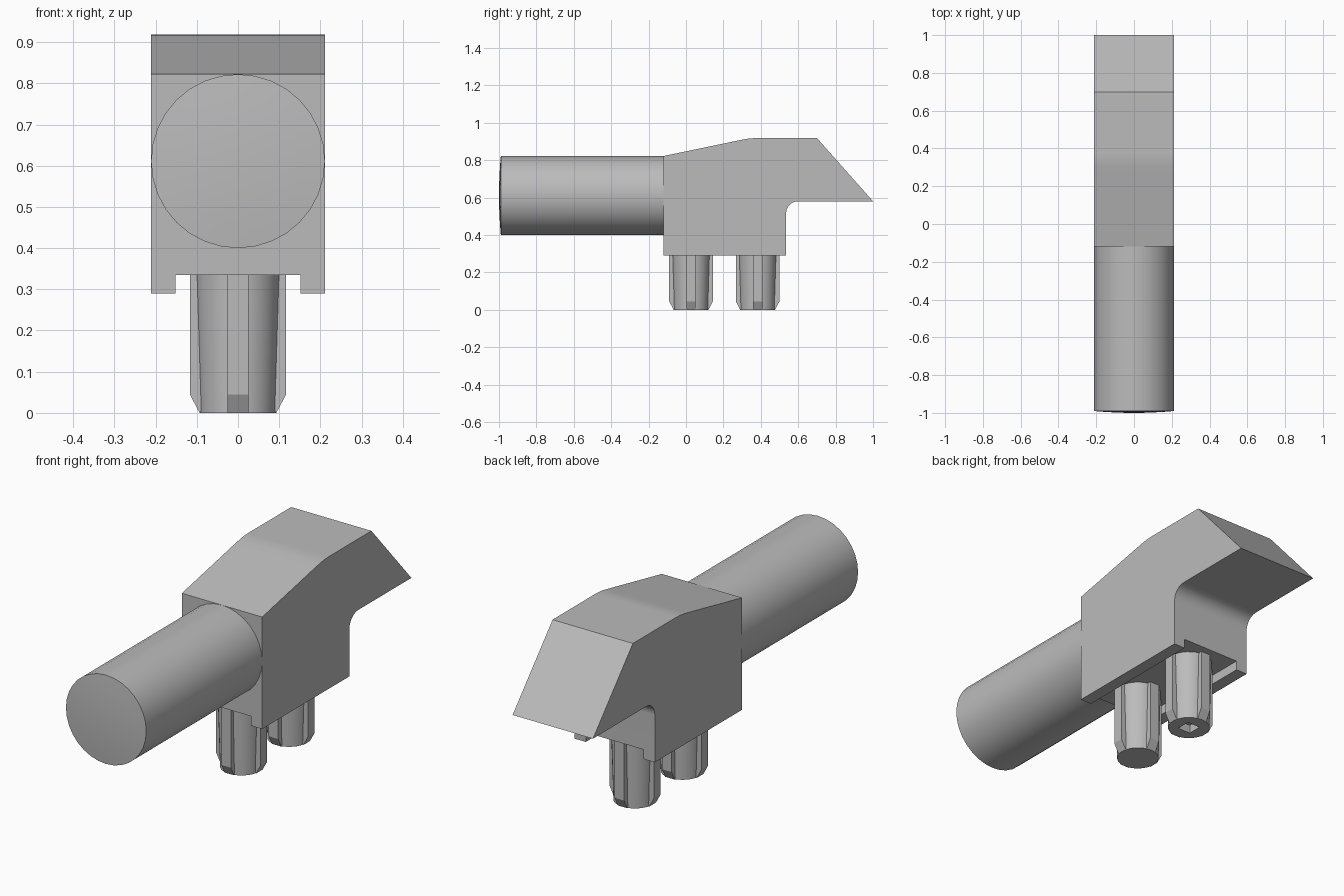
import bpy, bmesh, math
from mathutils import Matrix, Vector

if "Cube" in bpy.data.objects:
    bpy.data.objects.remove(bpy.data.objects["Cube"], do_unlink=True)

grey = bpy.data.materials.new("plain grey")
grey.use_nodes = True
grey.diffuse_color = (0.5, 0.5, 0.5, 1)
grey.node_tree.nodes["Principled BSDF"].inputs["Base Color"].default_value = (0.5, 0.5, 0.5, 1)


def make(name, bm):
    bmesh.ops.recalc_face_normals(bm, faces=bm.faces)
    me = bpy.data.meshes.new(name)
    bm.to_mesh(me)
    bm.free()
    me.materials.append(grey)
    ob = bpy.data.objects.new(name, me)
    bpy.context.collection.objects.link(ob)
    return ob


def activate(ob):
    bpy.ops.object.select_all(action='DESELECT')
    ob.select_set(True)
    bpy.context.view_layer.objects.active = ob


def smooth(ob):
    activate(ob)
    bpy.ops.object.shade_smooth_by_angle(angle=math.radians(25))


def extrude_profile(bm, points, half):
    """Extrude a (y, z) profile along x from -half to half."""
    face = bm.faces.new([bm.verts.new((-half, y, z)) for y, z in points])
    new = bmesh.ops.extrude_face_region(bm, geom=[face])["geom"]
    verts = [g for g in new if isinstance(g, bmesh.types.BMVert)]
    bmesh.ops.translate(bm, verts=verts, vec=(2 * half, 0, 0))
    return list(face.verts) + verts


def revolve(bm, points, sides):
    """Revolve a (radius, z) profile around z, closing both ends."""
    rings = []
    for r, z in points:
        rings.append([bm.verts.new((r * math.cos(2 * math.pi * i / sides),
                                    r * math.sin(2 * math.pi * i / sides), z))
                      for i in range(sides)])
    for a, b in zip(rings, rings[1:]):
        for i in range(sides):
            j = (i + 1) % sides
            bm.faces.new((a[i], a[j], b[j], b[i]))
    bm.faces.new(rings[0])
    bm.faces.new(rings[-1])


def cut_box(ob, center, size):
    """Subtract a box from an object."""
    bm = bmesh.new()
    bmesh.ops.create_cube(bm, size=1, matrix=Matrix.Translation(center) @ Matrix.Diagonal((*size, 1)))
    cutter = make("cutter", bm)
    cutter.hide_render = True
    activate(ob)
    mod = ob.modifiers.new("cut", 'BOOLEAN')
    mod.object = cutter
    mod.operation = 'DIFFERENCE'
    mod.solver = 'EXACT'
    bpy.ops.object.modifier_apply(modifier=mod.name)
    bpy.data.objects.remove(cutter, do_unlink=True)


# Main body: side profile with a rounded top bend and an inner fillet at the back
R = 0.065
top_bend = [(0.25, 0.899), (0.28, 0.905), (0.31, 0.911), (0.34, 0.916), (0.38, 0.918)]
fillet = [(0.60 - R * math.sin(math.radians(a)), 0.58 - R + R * math.cos(math.radians(a)))
          for a in range(0, 91, 15)]
profile = [(-0.12, 0.29), (-0.12, 0.822)] + top_bend + [(0.70, 0.918), (1.0, 0.58)] + fillet + [(0.535, 0.29)]
bm = bmesh.new()
extrude_profile(bm, profile, 0.211)
body = make("body", bm)

# Groove along the underside, leaving a rail on each side
cut_box(body, (0, 0.2, 0.285), (0.304, 1.0, 0.10))
smooth(body)
body.modifiers.new("flat_normals", 'WEIGHTED_NORMAL').keep_sharp = True

# Round bar with a slightly domed front end
bm = bmesh.new()
dome = [(0.211 * t, 0.99 + 0.01 * (1 - t * t)) for t in (1, 0.75, 0.5, 0.25, 0.05)]
revolve(bm, [(0.211, 0.115)] + dome, 32)
bmesh.ops.transform(bm, matrix=Matrix.Translation((0, 0, 0.611)) @ Matrix.Rotation(math.pi / 2, 4, 'X'),
                    verts=bm.verts)
smooth(make("round_bar", bm))

# Two tapered pegs, each with four chamfered ribs
rib_profile = [(0.08, 0.34), (0.117, 0.34), (0.117, 0.045), (0.093, 0.0), (0.08, 0.02)]
for name, y in (("front_peg", 0.027), ("back_peg", 0.383)):
    bm = bmesh.new()
    revolve(bm, [(0.093, 0.0), (0.103, 0.34)], 32)
    peg = make(name, bm)
    peg.location.y = y
    if name == "back_peg":
        # Square socket in the end of the peg
        bpy.context.view_layer.update()
        cut_box(peg, Vector((0, y, 0)), (0.068, 0.068, 0.08))
    smooth(peg)

    bm = bmesh.new()
    for k in range(4):
        verts = extrude_profile(bm, rib_profile, 0.025)
        bmesh.ops.rotate(bm, verts=verts, cent=(0, 0, 0), matrix=Matrix.Rotation(k * math.pi / 2, 3, 'Z'))
    ribs = make(name + "_ribs", bm)
    ribs.location.y = y
